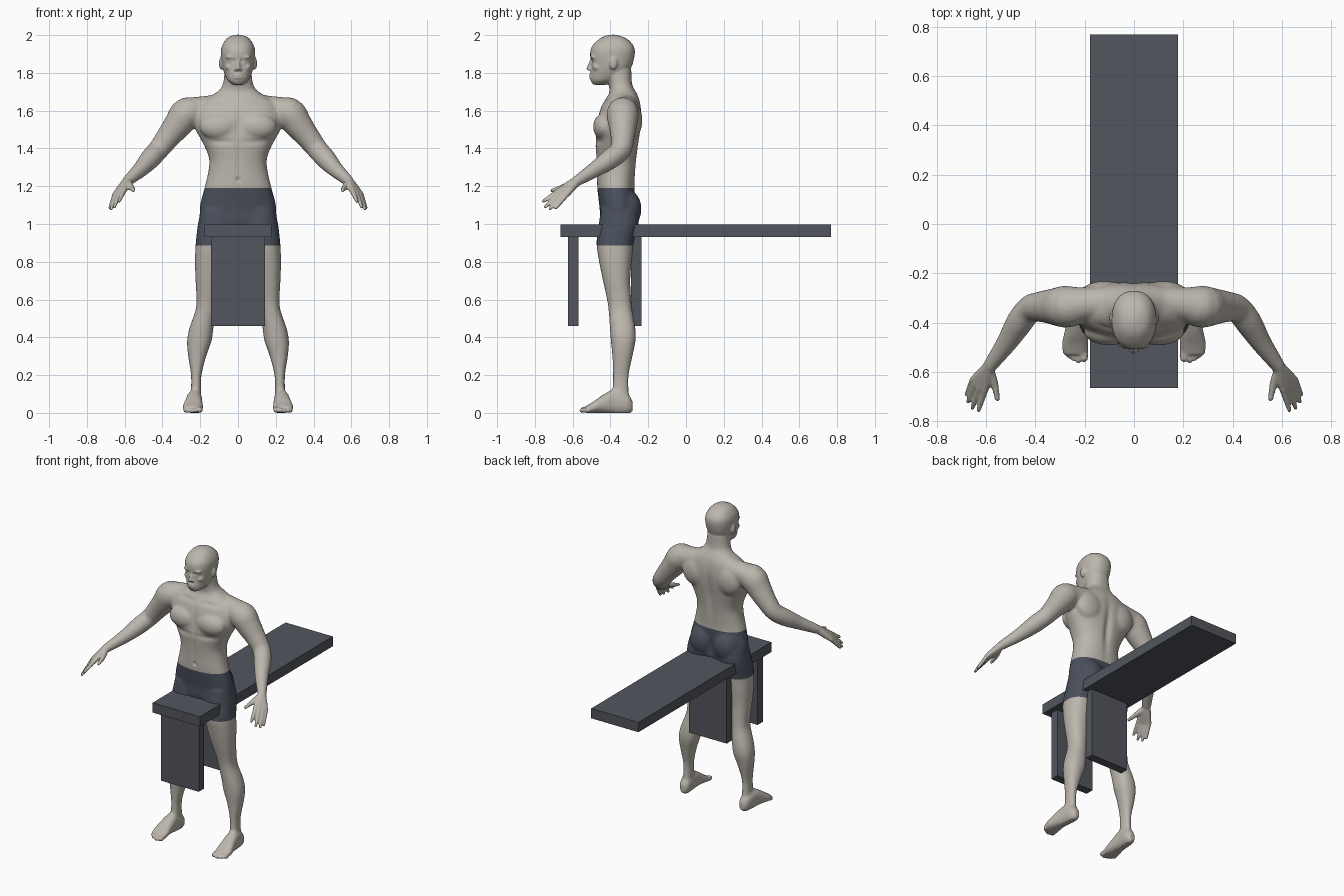
import bpy
import bmesh
from math import sin, cos, pi, exp, copysign
from mathutils import Vector, Matrix

cube = bpy.data.objects.get("Cube")
if cube:
    bpy.data.objects.remove(cube)


def material(name, colour):
    mat = bpy.data.materials.new(name)
    mat.use_nodes = True
    mat.diffuse_color = (*colour, 1)
    mat.node_tree.nodes["Principled BSDF"].inputs["Base Color"].default_value = (*colour, 1)
    return mat


skin = material("warm grey skin", (.5, .465, .415))
cloth = material("dark blue grey cloth", (.068, .08, .105))
board = material("slate grey board", (.085, .092, .11))


def add_object(name, mesh, *materials):
    obj = bpy.data.objects.new(name, mesh)
    bpy.context.collection.objects.link(obj)
    for mat in materials:
        mesh.materials.append(mat)
    return obj


# ---- Shape helpers ----
def dense(rows, steps=4):
    """Pass a smooth curve through rows of numbers."""
    rows = [Vector(row) for row in rows]
    result = []
    for i in range(len(rows) - 1):
        before, start, end = rows[max(i - 1, 0)], rows[i], rows[i + 1]
        after = rows[min(i + 2, len(rows) - 1)]
        for k in range(steps):
            t = k / steps
            bend = (end - before) * t + (before * 2 - start * 5 + end * 4 - after) * t**2
            bend += (start * 3 - before - end * 3 + after) * t**3
            result.append(start + bend / 2)
    return result + [rows[-1]]


def loft(bm, rings):
    """Skin a closed volume over a row of rings."""
    loops = [[bm.verts.new(point) for point in ring] for ring in rings]
    for low, high in zip(loops, loops[1:]):
        for i in range(len(low)):
            bm.faces.new((low[i - 1], low[i], high[i], high[i - 1]))
    bm.faces.new(loops[0])
    bm.faces.new(loops[-1])


def stack(bm, rows, upright=True, sides=32):
    """Rounded sections: level, then the two limits on each axis."""
    rings = []
    for level, left, right, front, back in dense(rows):
        ring = []
        for k in range(sides):
            angle = 2 * pi * k / sides
            c, s = cos(angle), sin(angle)
            u = (left + right + (right - left) * copysign(abs(c)**.88, c)) / 2
            v = (front + back + (back - front) * copysign(abs(s)**.88, s)) / 2
            ring.append((u, v, level) if upright else (u, level, v))
        rings.append(ring)
    loft(bm, rings)


def ball(bm, centre, radii):
    matrix = Matrix.Translation(centre) @ Matrix.Diagonal((*radii, 1))
    bmesh.ops.create_uvsphere(bm, u_segments=24, v_segments=16, radius=1, matrix=matrix)


def limb(bm, rows, sides=20):
    """Round tube through points with a radius each, with round ends."""
    points = dense(rows)
    rings = []
    for i, point in enumerate(points):
        along = (points[min(i + 1, len(points) - 1)] - points[max(i - 1, 0)]).xyz
        a = along.cross(Vector((1, 1, 0))).normalized()
        b = along.cross(a).normalized()
        rings.append([point.xyz + (a * cos(2 * pi * k / sides) + b * sin(2 * pi * k / sides)) * point.w
                      for k in range(sides)])
    loft(bm, rings)
    for end in (points[0], points[-1]):
        ball(bm, end.xyz, [end.w] * 3)


bm = bmesh.new()

# ---- Left half of the body ----
# Leg
stack(bm, [(1.08, .03, .195, -.45, -.26), (1, .015, .212, -.462, -.25),
           (.9, .03, .224, -.474, -.278), (.8, .05, .228, -.46, -.288),
           (.7, .075, .225, -.44, -.295), (.6, .105, .22, -.418, -.29),
           (.54, .115, .226, -.41, -.284), (.45, .13, .257, -.403, -.268),
           (.38, .14, .27, -.398, -.267), (.3, .168, .264, -.39, -.283),
           (.2, .193, .249, -.387, -.303), (.12, .195, .249, -.39, -.303),
           (.05, .195, .25, -.39, -.295)])
# Foot and toes
stack(bm, [(-.282, .205, .24, .01, .06), (-.31, .19, .26, -.005, .1),
           (-.38, .19, .27, -.005, .125), (-.44, .188, .282, 0, .095),
           (-.49, .185, .292, 0, .06), (-.53, .192, .285, 0, .036)], upright=False)
for x, tip, r in ((.202, -.56, .016), (.226, -.565, .012), (.245, -.556, .011),
                  (.263, -.545, .011), (.279, -.53, .01)):
    limb(bm, [(x, -.5, .022, r), (x, tip + r, r, r)])
# Arm, shoulder ridge
limb(bm, [(.2, -.33, 1.59, .07), (.27, -.335, 1.585, .086), (.315, -.335, 1.53, .077),
          (.37, -.335, 1.46, .064), (.42, -.345, 1.395, .056), (.465, -.4, 1.345, .054),
          (.515, -.48, 1.29, .042), (.58, -.57, 1.232, .029)])
limb(bm, [(.02, -.315, 1.635, .068), (.15, -.32, 1.615, .066), (.27, -.335, 1.59, .08)])
# Hand: each finger grows from the wrist through its knuckle
for knuckle, tip in (((.605, -.675, 1.175), (.63, -.755, 1.12)),
                     ((.625, -.668, 1.165), (.655, -.745, 1.09)),
                     ((.642, -.652, 1.157), (.672, -.72, 1.08)),
                     ((.652, -.632, 1.155), (.678, -.69, 1.085))):
    wrist, knuckle, tip = Vector((.585, -.578, 1.228)), Vector(knuckle), Vector(tip)
    limb(bm, [(*wrist, .026), (*wrist.lerp(knuckle, .5), .021), (*knuckle, .015)])
    limb(bm, [(*knuckle, .014), (*knuckle.lerp(tip, .5), .012), (*tip, .009)])
limb(bm, [(.585, -.595, 1.22, .02), (.565, -.65, 1.195, .016), (.554, -.71, 1.178, .01)])
# Buttock, chest and shoulder blade muscles
ball(bm, (.088, -.327, 1.08), (.092, .092, .11))
ball(bm, (.1, -.435, 1.515), (.105, .057, .072))
ball(bm, (.12, -.285, 1.55), (.1, .054, .1))
# Ear, brow, eyeball, cheek and nostril
ball(bm, (.09, -.385, 1.85), (.011, .022, .033))
ball(bm, (.036, -.491, 1.883), (.03, .014, .009))
ball(bm, (.034, -.482, 1.862), (.014, .014, .012))
ball(bm, (.045, -.47, 1.83), (.025, .025, .02))
ball(bm, (.012, -.509, 1.819), (.009, .012, .008))

# ---- Mirror to the right half ----
copy = bmesh.ops.duplicate(bm, geom=bm.verts[:] + bm.edges[:] + bm.faces[:])
for item in copy["geom"]:
    if isinstance(item, bmesh.types.BMVert):
        item.co.x *= -1

# ---- Central parts ----
# Trunk and neck
stack(bm, [(z, -w, w, front, back) for z, w, front, back in (
    (.94, .11, -.43, -.29), (1, .185, -.455, -.265), (1.08, .204, -.457, -.265),
    (1.19, .178, -.47, -.272), (1.28, .157, -.472, -.267), (1.35, .154, -.475, -.26),
    (1.43, .187, -.48, -.25), (1.5, .225, -.475, -.24), (1.57, .235, -.465, -.235),
    (1.63, .21, -.445, -.24), (1.67, .16, -.42, -.25), (1.7, .11, -.405, -.265),
    (1.74, .08, -.41, -.285), (1.82, .07, -.43, -.29))])
# Head
stack(bm, [(z, -w, w, front, back) for z, w, front, back in (
    (1.737, .025, -.49, -.42), (1.76, .054, -.505, -.37), (1.8, .073, -.505, -.31),
    (1.84, .084, -.502, -.285), (1.9, .091, -.508, -.271), (1.94, .086, -.498, -.276),
    (1.975, .066, -.465, -.305), (1.993, .042, -.435, -.34), (2.002, .012, -.4, -.37))])
# Nose and lips
limb(bm, [(0, -.499, 1.868, .009), (0, -.509, 1.845, .009), (0, -.517, 1.824, .011)])
for z in (1.79, 1.775):
    ball(bm, (0, -.502, z), (.027, .013, .006))

bmesh.ops.recalc_face_normals(bm, faces=bm.faces[:])
draft = bpy.data.meshes.new("figure_draft")
bm.to_mesh(draft)
bm.free()

# ---- Fuse all volumes into one skin ----
figure = add_object("figure", draft)
remesh = figure.modifiers.new("fuse", "REMESH")
remesh.mode = "VOXEL"
remesh.voxel_size = .006
bpy.context.view_layer.update()
graph = bpy.context.evaluated_depsgraph_get()
body = bpy.data.meshes.new_from_object(figure.evaluated_get(graph))
figure.modifiers.clear()
figure.data = body
bpy.data.meshes.remove(draft)
body.name = "figure"
body.materials.clear()
body.materials.append(skin)
body.materials.append(cloth)

bm = bmesh.new()
bm.from_mesh(body)
broad = [v for v in bm.verts if abs(v.co.x) < .42 and .1 < v.co.z < 1.72]
for verts, repeats in ((bm.verts[:], 2), (broad, 12)):
    for _ in range(repeats):
        bmesh.ops.smooth_vert(bm, verts=verts, factor=.5,
                              use_axis_x=True, use_axis_y=True, use_axis_z=True)

# Hollows: centre, reach on each axis, depth along y
hollows = {
    "spine": ((0, -.24, 1.42), (.024, .06, .16), -.014),
    "buttock cleft": ((0, -.24, 1.06), (.016, .06, .07), -.02),
    "breastbone": ((0, -.48, 1.53), (.014, .04, .08), .008),
    "belly line": ((0, -.47, 1.32), (.012, .04, .1), .005),
    "navel": ((0, -.475, 1.235), (.01, .03, .012), .01),
    "under chest": ((.09, -.47, 1.435), (.07, .04, .015), .006),
    "collar": ((.1, -.43, 1.645), (.07, .04, .012), .006),
    "eye corner": ((.02, -.5, 1.864), (.009, .03, .009), .007),
}
for v in bm.verts:
    for centre, reach, depth in hollows.values():
        gap = sum(((p - c) / r)**2 for p, c, r in zip((abs(v.co.x), v.co.y, v.co.z), centre, reach))
        if gap < 9:
            v.co.y += depth * exp(-gap)
    v.co.z = max(v.co.z, 0)

# Shorts: clean cut lines, then colour by height
hem, waist = .885, 1.19
for level in (hem, waist):
    bmesh.ops.bisect_plane(bm, geom=bm.verts[:] + bm.edges[:] + bm.faces[:],
                           plane_co=(0, 0, level), plane_no=(0, 0, 1))
for face in bm.faces:
    middle = face.calc_center_median()
    face.smooth = True
    face.material_index = int(hem < middle.z < waist and abs(middle.x) < .3)
bm.to_mesh(body)
bm.free()


# ---- Bench ----
def block(name, low, high):
    low, high = Vector(low), Vector(high)
    bm = bmesh.new()
    bmesh.ops.create_cube(bm, size=1, matrix=Matrix.Translation((low + high) / 2)
                          @ Matrix.Diagonal((*(high - low), 1)))
    mesh = bpy.data.meshes.new(name)
    bm.to_mesh(mesh)
    bm.free()
    return add_object(name, mesh, board)


block("bench_plank", (-.178, -.665, .93), (.178, .767, .997))
block("bench_front_leg", (-.142, -.625, .46), (.142, -.568, .93))
block("bench_rear_leg", (-.142, -.292, .46), (.142, -.235, .93))
